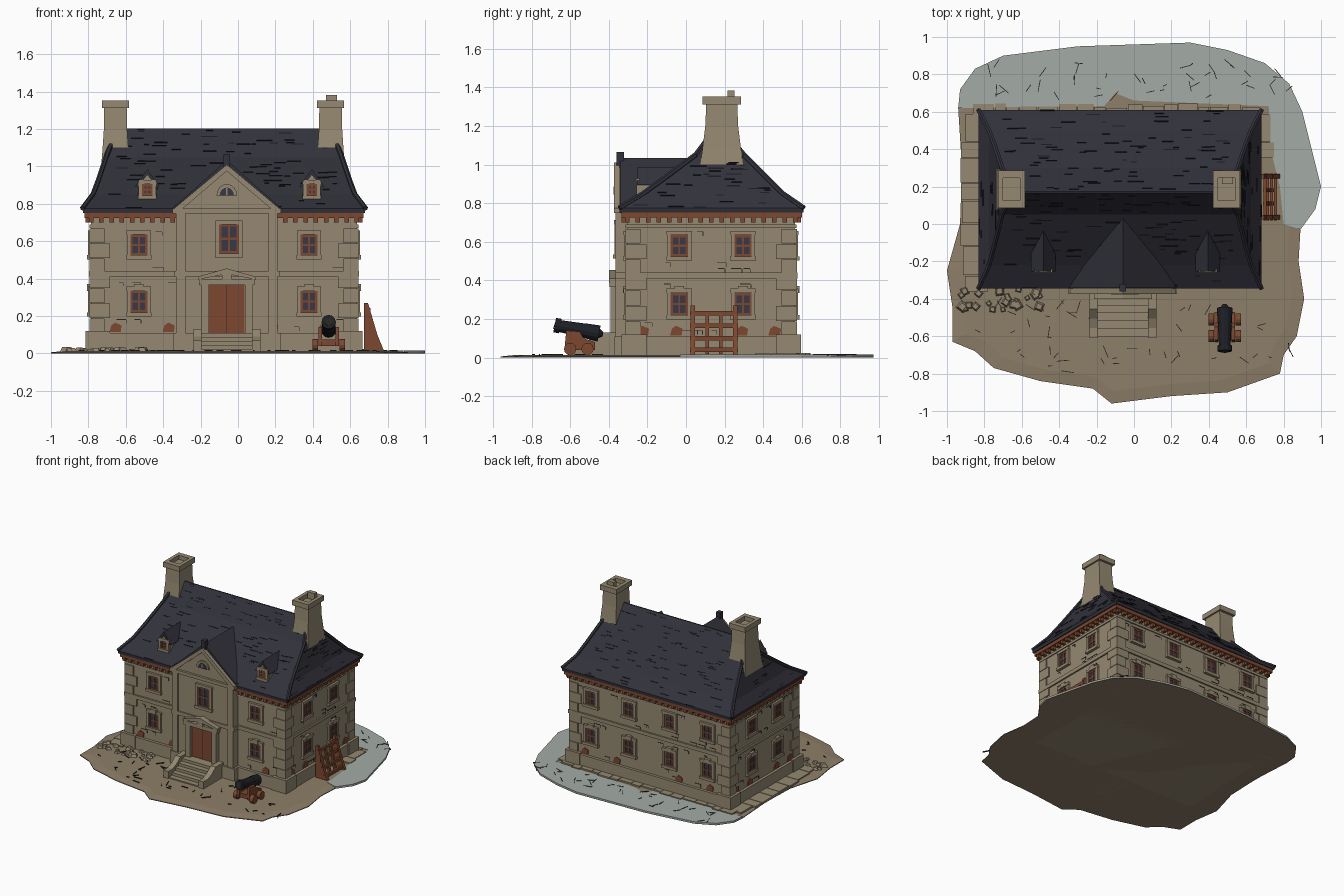
import bpy, bmesh, math, random
from mathutils import Matrix, Vector

random.seed(4)
cube = bpy.data.objects.get("Cube")
if cube:
    bpy.data.objects.remove(cube, do_unlink=True)

COLOURS = {
    "stone": (.30, .25, .165), "earth": (.27, .21, .14), "frost": (.37, .41, .38),
    "slate": (.031, .031, .043), "timber": (.20, .065, .03), "iron": (.013, .014, .02),
    "glass": (.04, .04, .065), "ink": (.022, .018, .014), "shadow_slate": (.01, .01, .014),
}
mats = {}
for label, rgb in COLOURS.items():
    m = bpy.data.materials.new(label)
    m.use_nodes = True
    m.diffuse_color = (*rgb, 1)
    shader = m.node_tree.nodes["Principled BSDF"]
    shader.inputs["Base Color"].default_value = (*rgb, 1)
    shader.inputs["Roughness"].default_value = .9
    mats[label] = m

parts = {}
ID = Matrix.Identity(4)


def mesh_of(name, mat):
    return parts.setdefault(name, (bmesh.new(), mat))[0]


def frame(x, y, z=0, turn=0):
    return Matrix.Translation((x, y, z)) @ Matrix.Rotation(math.radians(turn), 4, 'Z')


def loft(name, mat, rings, M=ID):
    """Skin a list of equal-length point rings and cap both ends."""
    bm = mesh_of(name, mat)
    rows = [[bm.verts.new(M @ Vector(p)) for p in ring] for ring in rings]
    n = len(rows[0])
    for a, b in zip(rows, rows[1:]):
        for i in range(n):
            j = (i + 1) % n
            bm.faces.new((a[i], a[j], b[j], b[i]))
    bm.faces.new(rows[0][::-1])
    bm.faces.new(rows[-1])


def rect(z, x0, x1, y0, y1):
    return [(x0, y0, z), (x1, y0, z), (x1, y1, z), (x0, y1, z)]


def box(name, mat, x0, x1, y0, y1, z0, z1, M=ID):
    loft(name, mat, [rect(z0, x0, x1, y0, y1), rect(z1, x0, x1, y0, y1)], M)


def prism(name, mat, outline, y0, y1, M=ID):
    """Extrude an x-z outline along y."""
    loft(name, mat, [[(x, y, z) for x, z in outline] for y in (y0, y1)], M)


def cone(name, mat, a, b, r1, r2, sides=12):
    a, b = Vector(a), Vector(b)
    M = Matrix.Translation((a + b) / 2) @ (b - a).to_track_quat('Z', 'Y').to_matrix().to_4x4()
    bmesh.ops.create_cone(mesh_of(name, mat), cap_ends=True, segments=sides,
                          radius1=r1, radius2=r2, depth=(b - a).length, matrix=M)


# Ground slab, with a frosted area behind and to the side
outline = [(-.94, .62), (-.93, .72), (-.85, .83), (-.7, .9), (-.3, .95), (.3, .97), (.5, .93),
           (.7, .86), (.83, .75), (.9, .6), (.95, .4), (1, .2), (.97, .08), (.89, -.03),
           (.88, -.2), (.91, -.4), (.87, -.6), (.8, -.7), (.78, -.8), (.5, -.9), (.2, -.92),
           (-.12, -.96), (-.22, -.88), (-.5, -.84), (-.75, -.77), (-.85, -.68), (-.97, -.63),
           (-.97, -.45), (-1, -.25), (-.93, 0), (-.92, .3)]
loft("ground", "earth", [[(x * s, y * s, z) for x, y in outline]
                         for s, z in ((1, 0), (1, .006), (.93, .013))])
frost = outline[:14] + [(.8, 0), (.78, .2), (.73, .4), (.72, .63), (0, .66), (-.1, .7), (-.16, .63)]
loft("frosted_ground", "frost", [[(x, y, z) for x, y in frost] for z in (.004, .016)])

# Loose debris and twigs on the ground
for i in range(90):
    x, y = random.uniform(-.85, .85), random.choice((random.uniform(-.8, -.4), random.uniform(.68, .86)))
    size = random.uniform(.01, .035)
    M = frame(x, y, 0, random.uniform(0, 180))
    box("twigs", "ink", -size, size, -.002, .002, .01, .019, M)
for i in range(26):
    s = random.uniform(.012, .028)
    M = frame(random.uniform(-.93, -.5), random.uniform(-.46, -.34), 0, random.uniform(0, 90))
    loft("rubble", "stone", [rect(.005, -s, s, -s, s), rect(.015 + s * .7, -s * .6, s * .5, -s * .5, s * .6)], M)

# Paving strips beside and behind the house
x = -.86
while x < .68:
    w = random.uniform(.06, .12)
    box("paving", "stone", x, x + w - .004, .57, random.uniform(.62, .65), .005, .024)
    x += w
y = -.36
while y < .52:
    w = random.uniform(.08, .16)
    box("paving", "stone", random.uniform(-.93, -.9), -.78, y, y + w - .005, .005, .022)
    if y > .25:
        box("paving", "stone", .64, random.uniform(.71, .75), y, y + w - .005, .005, .022)
    y += w

# Main walls, plinth and string course
CX, CY, HX, HY = -.075, .13, .71, .435
HOUSE = frame(CX, CY)
for name, grow, z0, z1 in (("walls", 0, 0, .74), ("plinth", .022, 0, .11),
                           ("string_course", .012, .41, .44), ("frieze", .008, .67, .69)):
    box(name, "stone", -HX - grow, HX + grow, -HY - grow, HY + grow, z0, z1, HOUSE)
box("eave_soffit", "timber", -HX - .035, HX + .035, -HY - .03, HY + .035, .725, .756, HOUSE)


def window(M, z0, z1, half=.045, keystone=False):
    """Framed window; local -y points outward."""
    box("window_glass", "glass", -half, half, -.005, 0, z0, z1, M)
    for s in (-1, 1):
        a, b = sorted((s * half, s * (half + .018)))
        box("window_surrounds", "stone", a, b, -.016, 0, z0, z1, M)
        a, b = sorted((s * (half - .012), s * half))
        box("window_bars", "timber", a, b, -.01, 0, z0, z1, M)
    box("window_bars", "timber", -.005, .005, -.009, 0, z0, z1, M)
    for z in (z0 + .006, (z0 + z1) / 2, z1 - .006):
        box("window_bars", "timber", -half, half, -.009, 0, z - .006, z + .006, M)
    box("window_surrounds", "stone", -half - .022, half + .022, -.022, 0, z0 - .022, z0, M)
    box("window_surrounds", "stone", -half - .02, half + .02, -.018, 0, z1, z1 + .022, M)
    if keystone:
        box("window_surrounds", "stone", -.025, .025, -.022, 0, z1, z1 + .036, M)


# Windows, quoins, eave brackets, cracks and bare brick on each side
SIDES = ((0, HY, HX, (-.455, .455)), (90, HX, HY, (-.165, .165)),
         (180, HY, HX, (-.52, -.18, .18, .52)), (-90, HX, HY, (-.165, .165)))
for turn, depth, half, columns in SIDES:
    M = HOUSE @ frame(0, 0, 0, turn) @ frame(0, -depth)
    for c in columns:
        window(M @ frame(c, 0), .22, .335, keystone=True)
        window(M @ frame(c, 0), .525, .635)
    for s in (-1, 1):
        for i in range(7):
            z = .11 + i * .08
            a, b = sorted((s * (half + .009), s * (half - (.1 if i % 2 else .07))))
            box("quoins", "stone", a, b, -.009, 0, z, z + .077, M)
        a, b = sorted((s * (half + .03), s * (half - .1)))
        box("plinth", "stone", a, b, -.03, 0, 0, .12, M)
    count = round(half * 2 / .055)
    for i in range(count + 1):
        x = -half + 2 * half * i / count
        box("eave_brackets", "timber", x - .012, x + .012, -.03, 0, .7, .735, M)
    for i in range(round(half * 36)):
        x, z = random.uniform(-half + .03, half - .04), random.choice((.14, .18, .38, .46, .49, .65))
        w = random.uniform(.01, .03)
        box("wall_cracks", "ink", x - w, x + w, -.003, 0, z, z + .003, M)
        box("wall_cracks", "ink", x + w, x + w + .003, -.003, 0, z - .02, z, M)
    for c in (-half * .82, -half * .42, half * .36, half * .75):
        prism("bare_brick", "timber", [(c - .03, .115), (c + .03, .115), (c + .035, .15), (c, .165), (c - .02, .15)],
              -.006, 0, M)

# Flared hipped roof: height, half width, front and back edges
ROOF = [(.752, .753, -.343, .608), (.775, .757, -.345, .61), (.85, .7, -.22, .5),
        (.93, .67, -.11, .42), (1.05, .63, .05, .3), (1.203, .57, .165, .175)]
loft("main_roof", "slate", [rect(z, CX - w, CX + w, f, b) for z, w, f, b in ROOF])
for (z0, w0, f0, b0), (z1, w1, f1, b1) in zip(ROOF[1:], ROOF[2:]):
    for s in (-1, 1):
        for p, q in ((f0, f1), (b0, b1)):
            cone("hip_tiles", "slate", (CX + s * w0, p, z0), (CX + s * w1, q, z1), .014, .014, 6)

# Slate course marks lying on the four slopes
for i in range(260):
    k = random.choice((1, 2, 3, 3, 4, 4))
    t = random.random()
    lo, hi = ROOF[k], ROOF[k + 1]
    z, w, f, b = [p + (q - p) * t for p, q in zip(lo, hi)]
    turn = random.choice((0, 0, 180, 180, 90, -90))
    if turn in (0, 180):
        run = abs(hi[2] - lo[2]) if turn == 0 else abs(hi[3] - lo[3])
        x = random.uniform(-w + .06, w - .06)
        M = frame(CX + x, f if turn == 0 else b, z, turn)
    else:
        run = lo[1] - hi[1]
        if b - f < .12:
            continue
        M = frame(CX + math.copysign(w, turn), random.uniform(f + .05, b - .05), z, turn)
    M = M @ Matrix.Rotation(math.atan2(hi[0] - lo[0], run), 4, 'X')
    size = random.uniform(.012, .045)
    box("slate_marks", "shadow_slate", -size, size, -.003, .003, -.003, .003, M)

# Projecting central bay with pediment and its own roof
BAY = frame(-.06, -.355)
box("bay_walls", "stone", -.272, .272, 0, .15, 0, .76, BAY)
for name, grow, z0, z1 in (("bay_plinth", .016, 0, .11), ("bay_string_course", .01, .41, .44),
                           ("bay_cornice", .018, .748, .775)):
    box(name, "stone", -.272 - grow, .272 + grow, -grow, .1, z0, z1, BAY)
prism("pediment", "stone", [(-.275, .77), (.275, .77), (0, 1)], 0, .03, BAY)
prism("bay_roof", "slate", [(-.305, .762), (.305, .762), (.15, .9), (0, 1.035), (-.15, .9)], .012, .42, BAY)
for s in (-1, 1):
    prism("pediment_coping", "stone", [(s * .288, .77), (s * .24, .77), (0, .975), (0, 1.01)], -.018, .01, BAY)
    a, b = sorted((s * .272, s * .222))
    box("bay_pilasters", "stone", a, b, -.01, 0, .11, .75, BAY)
box("roof_finial", "slate", -.018, .018, -.005, .035, .985, 1.065, BAY)
arch = [(math.cos(math.pi * i / 8), math.sin(math.pi * i / 8)) for i in range(9)]
for name, mat, r, out in (("lunette_surround", "stone", .055, .012), ("lunette_glass", "glass", .038, .016)):
    prism(name, mat, [(x * r, .845 + z * r * 1.1) for x, z in arch], -out, 0, BAY)
box("lunette_bar", "stone", -.004, .004, -.02, 0, .845, .885, BAY)
window(BAY @ frame(.012, 0), .535, .69, .053)

# Doorway
box("door", "timber", -.095, .095, -.008, 0, .11, .365, BAY)
box("door_seam", "ink", -.002, .002, -.01, 0, .11, .365, BAY)
for s in (-1, 1):
    a, b = sorted((s * .097, s * .137))
    box("door_columns", "stone", a, b, -.035, 0, .11, .365, BAY)
    prism("door_pediment", "stone", [(s * .155, .395), (s * .155, .41), (0, .455), (0, .425)], -.045, 0, BAY)
box("door_entablature", "stone", -.148, .148, -.04, 0, .365, .398, BAY)
box("door_keystone", "stone", -.025, .025, -.045, 0, .39, .44, BAY)

# Front steps and their flanking walls
for i in range(5):
    box("steps", "stone", -.135, .135, -.08 - i * .042, 0, 0, .11 - i * .022, BAY)
side = [(0, 0), (0, .13), (-.1, .13), (-.15, .09), (-.2, .07), (-.255, .07), (-.255, 0)]
for s in (-1, 1):
    prism("step_walls", "stone", side, -.022, .022, BAY @ frame(s * .157, 0, 0, 90))

# Dormers
for x in (-.485, .395):
    M = frame(x, -.24)
    prism("dormers", "stone", [(-.05, .8), (.05, .8), (.05, .905), (0, .968), (-.05, .905)], 0, .15, M)
    prism("dormer_roofs", "slate", [(-.066, .893), (-.05, .893), (0, .955), (.05, .893), (.066, .893), (0, .985)],
          -.015, .26, M)
    window(M, .845, .905, .028)

# Chimneys with open caps
for x in (-.655, .495):
    M = frame(x, .185)
    loft("chimneys", "stone", [rect(z, -w, w, -d, d) for z, w, d in
                               ((.94, .082, .118), (1.08, .07, .1), (1.2, .062, .085), (1.32, .06, .08))], M)
    for s in (-1, 1):
        a, b = sorted((s * .045, s * .073))
        box("chimney_caps", "stone", a, b, -.1, .1, 1.312, 1.353, M)
        a, b = sorted((s * .06, s * .1))
        box("chimney_caps", "stone", -.045, .045, a, b, 1.312, 1.353, M)
box("broken_cap_stone", "stone", .47, .53, .215, .25, 1.33, 1.383)

# Cannon on a wheeled carriage
GX = .485
for a, b, r1, r2 in ((-.45, -.53, .042, .038), (-.53, -.65, .037, .031), (-.65, -.68, .038, .038), (-.43, -.45, .012, .025)):
    za, zb = [.125 - (y + .45) * .19 for y in (a, b)]
    cone("cannon_barrel", "iron", (GX, a, za), (GX, b, zb), r1, r2)
cone("cannon_bore", "ink", (GX, -.679, .169), (GX, -.682, .17), .022, .022)
for s in (-1, 1):
    prism("carriage_cheeks", "timber", [(-.63, .04), (-.47, .04), (-.47, .08), (-.53, .1), (-.55, .135), (-.62, .14)],
          -.01, .01, frame(GX + s * .045, 0, 0, 90))
    for y in (-.6, -.51):
        cone("carriage_wheels", "timber", (GX + s * .058, y, .045), (GX + s * .088, y, .045), .032, .032)
box("carriage_bed", "timber", GX - .045, GX + .045, -.62, -.48, .04, .075)

# Timber rack leaning at the side wall
for y in (.035, .255):
    prism("rack_sides", "timber", [(.675, .015), (.78, .015), (.745, .1), (.695, .27), (.675, .27)],
          y - .012, y + .012)
for x, z in ((.757, .04), (.735, .1), (.715, .165), (.7, .23)):
    box("rack_rails", "timber", x - .008, x + .008, .02, .27, z - .012, z + .012)
for y in (.11, .18):
    prism("rack_posts", "timber", [(.735, .02), (.755, .02), (.705, .24), (.69, .24)], y - .01, y + .01)

# Turn every collected part into an object
for name, (bm, mat) in parts.items():
    bmesh.ops.recalc_face_normals(bm, faces=bm.faces[:])
    data = bpy.data.meshes.new(name)
    bm.to_mesh(data)
    bm.free()
    data.materials.append(mats[mat])
    bpy.context.collection.objects.link(bpy.data.objects.new(name, data))
